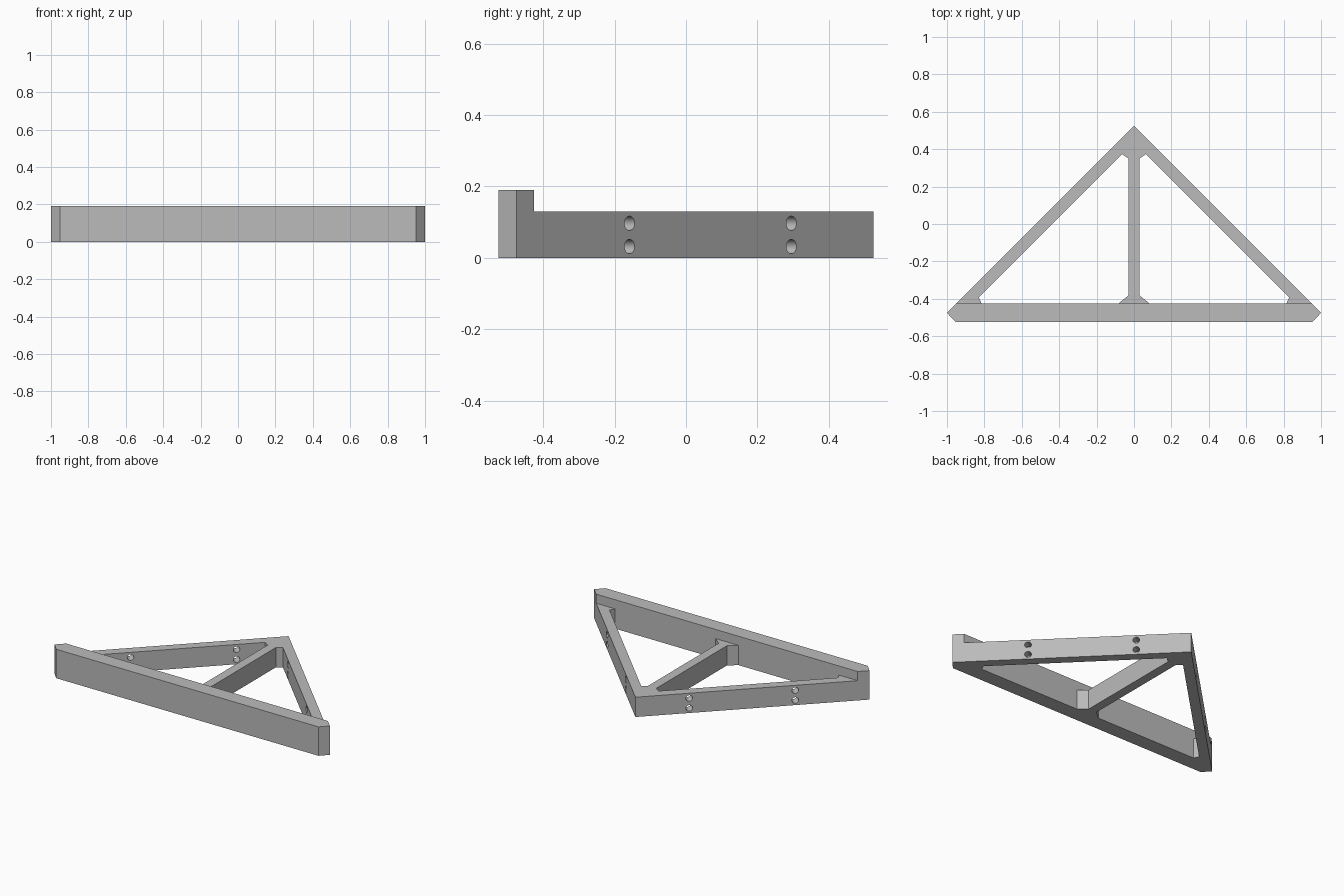
import bpy
import bmesh
import math
from mathutils import Matrix, Vector

cube = bpy.data.objects.get("Cube")
if cube:
    bpy.data.objects.remove(cube)

RAIL_BACK, RAIL_TOP, FRAME_TOP = -0.425, 0.19, 0.13
APEX = 0.525

grey = bpy.data.materials.new("plain grey")
grey.use_nodes = True
grey.diffuse_color = (0.5, 0.5, 0.5, 1)
grey.node_tree.nodes["Principled BSDF"].inputs["Base Color"].default_value = (0.5, 0.5, 0.5, 1)


def finish(name, bm):
    bmesh.ops.recalc_face_normals(bm, faces=bm.faces)
    mesh = bpy.data.meshes.new(name)
    bm.to_mesh(mesh)
    bm.free()
    mesh.materials.append(grey)
    obj = bpy.data.objects.new(name, mesh)
    bpy.context.collection.objects.link(obj)
    return obj


def prism(name, plan, bottom, top):
    """Extrude a plan outline upwards."""
    bm = bmesh.new()
    face = bm.faces.new([bm.verts.new((x, y, bottom)) for x, y in plan])
    up = bmesh.ops.extrude_face_region(bm, geom=[face])["geom"]
    verts = [v for v in up if isinstance(v, bmesh.types.BMVert)]
    bmesh.ops.translate(bm, verts=verts, vec=(0, 0, top - bottom))
    return finish(name, bm)


def drill(name, side, y, z):
    """Cylinder square to one sloping arm, centred on its outer face."""
    bm = bmesh.new()
    turn = Vector((side, 1, 0)).to_track_quat("Z", "Y").to_matrix().to_4x4()
    place = Matrix.Translation((side * (APEX - y), y, z)) @ turn
    bmesh.ops.create_cone(bm, cap_ends=True, segments=32, radius1=0.02,
                          radius2=0.02, depth=0.2, matrix=place)
    return finish(name, bm)


# Whole triangular blank with clipped front corners
bracket = prism("triangular_bracket",
                [(0, APEX), (-1, -0.475), (-0.953, -APEX), (0.953, -APEX), (1, -0.475)],
                0, RAIL_TOP)

# Step down behind the front rail
cutters = [prism("step_cutter", [(-2, RAIL_BACK), (2, RAIL_BACK), (2, 2), (-2, 2)],
                 FRAME_TOP, 1)]

# Openings either side of the centre web, with small corner gussets
opening = [(0.03, 0.35), (0.064, 0.374), (0.83, -0.392), (0.815, RAIL_BACK),
           (0.083, RAIL_BACK), (0.03, -0.382)]
for side in (-1, 1):
    cutters.append(prism("opening_cutter", [(side * x, y) for x, y in opening], -1, 1))
    # Screw holes through the sloping arms
    for y in (-0.158, 0.295):
        for z in (0.032, 0.097):
            cutters.append(drill("screw_hole_cutter", side, y, z))

# Carve the blank, then drop the cutters
for cutter in cutters:
    cutter.hide_render = True
    mod = bracket.modifiers.new(cutter.name, "BOOLEAN")
    mod.operation = "DIFFERENCE"
    mod.solver = "EXACT"
    mod.object = cutter
bpy.context.view_layer.update()
carved = bpy.data.meshes.new_from_object(
    bracket.evaluated_get(bpy.context.evaluated_depsgraph_get()))
bracket.modifiers.clear()
bracket.data = carved
for cutter in cutters:
    bpy.data.objects.remove(cutter)

# Smooth hole walls, sharp edges elsewhere
bpy.ops.object.select_all(action="DESELECT")
bracket.select_set(True)
bpy.context.view_layer.objects.active = bracket
bpy.ops.object.shade_smooth_by_angle(angle=math.radians(30))
